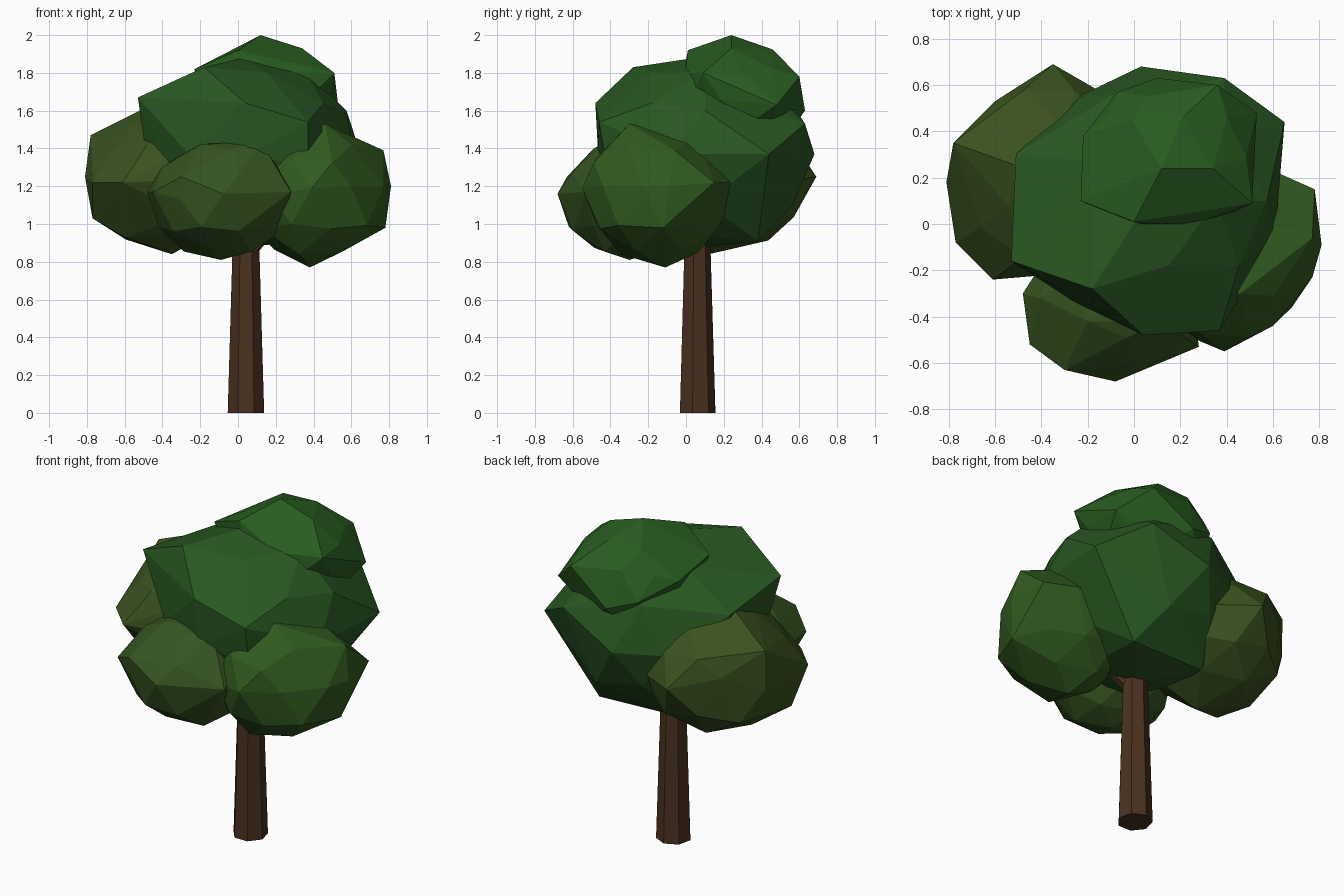
import bpy, bmesh, random
from mathutils import Vector

random.seed(4)


def material(name, rgb):
    m = bpy.data.materials.new(name)
    m.diffuse_color = (*rgb, 1)
    return m


def add_object(name, bm, mat):
    bmesh.ops.recalc_face_normals(bm, faces=bm.faces)
    me = bpy.data.meshes.new(name)
    bm.to_mesh(me)
    bm.free()
    me.materials.append(mat)
    ob = bpy.data.objects.new(name, me)
    bpy.context.collection.objects.link(ob)
    return ob


def tapered_limb(name, start, end, r1, r2, sides, mat):
    start, end = Vector(start), Vector(end)
    axis = end - start
    bm = bmesh.new()
    bmesh.ops.create_cone(bm, cap_ends=True, segments=sides, radius1=r1,
                          radius2=r2, depth=axis.length)
    ob = add_object(name, bm, mat)
    ob.rotation_mode = 'QUATERNION'
    ob.rotation_quaternion = Vector((0, 0, 1)).rotation_difference(axis)
    ob.location = (start + end) / 2


def leaf_clump(name, centre, size, rgb, pulls):
    """Convex faceted ball whose nearest corners are pulled to the given points."""
    centre, size = Vector(centre), Vector(size)
    ball = bmesh.new()
    bmesh.ops.create_icosphere(ball, subdivisions=2, radius=1)
    points = [v.co.copy() for v in ball.verts]
    ball.free()
    pulled = []
    for p in pulls:
        q = Vector([(p[i] - centre[i]) / size[i] for i in range(3)])
        near = max(points, key=lambda c: c.normalized().dot(q.normalized()))
        points.remove(near)
        pulled.append(q)
    points = [c * random.uniform(0.91, 0.99) for c in points] + pulled
    bm = bmesh.new()
    for c in points:
        bm.verts.new(centre + c * size)
    bmesh.ops.convex_hull(bm, input=bm.verts)
    inner = [v for v in bm.verts if not v.link_faces]
    bmesh.ops.delete(bm, geom=inner, context='VERTS')
    add_object(name, bm, material(name + "_green", rgb))


# Trunk and hidden boughs
bark = material("bark", (0.068, 0.031, 0.014))
tapered_limb("trunk", (0.042, 0.057, 0), (0.042, 0.057, 1.1), 0.099, 0.066, 7, bark)
for i, tip in enumerate([(0.32, -0.08, 1.12), (-0.25, 0.15, 1.2)]):
    tapered_limb(f"bough_{i}", (0.045, 0.05, 0.84), tip, 0.04, 0.025, 5, bark)

# Central foliage
leaf_clump("foliage_core", (0.06, 0.1, 1.37), (0.59, 0.58, 0.53), (0.022, 0.095, 0.016), [
    (-0.18, -0.28, 1.83), (-0.53, -0.16, 1.67), (0.04, -0.48, 1.64),
    (0.37, -0.46, 1.54), (0.37, -0.42, 1.30), (-0.51, 0.30, 1.60),
    (0.03, 0.68, 1.37), (0.65, 0.44, 1.37), (0.39, 0.63, 1.53),
    (0.03, 0.05, 1.88), (0.32, 0.38, 0.91), (-0.18, 0.36, 0.92)])

# Crown
leaf_clump("foliage_crown", (0.15, 0.29, 1.66), (0.38, 0.35, 0.32), (0.022, 0.108, 0.015), [
    (0.12, 0.24, 2.0), (-0.01, 0.45, 1.92), (0.34, 0.24, 1.93),
    (0.36, 0.60, 1.78), (0.51, 0.09, 1.80), (0.53, 0.48, 1.63),
    (-0.23, 0.10, 1.82), (0.0, 0.01, 1.92), (-0.22, 0.38, 1.76),
    (0.10, 0.63, 1.60)])

# Left clump
leaf_clump("foliage_left", (-0.37, 0.21, 1.23), (0.44, 0.46, 0.38), (0.042, 0.085, 0.014), [
    (-0.78, 0.35, 1.47), (-0.81, 0.18, 1.25), (-0.77, -0.08, 1.22),
    (-0.77, 0.08, 1.03), (-0.60, 0.00, 0.93), (-0.35, 0.69, 1.25),
    (-0.60, 0.53, 1.32), (-0.48, 0.58, 1.08), (-0.61, -0.24, 1.22),
    (-0.35, 0.12, 0.84), (-0.50, 0.25, 1.61)])

# Right clump
leaf_clump("foliage_right", (0.39, -0.14, 1.16), (0.41, 0.42, 0.38), (0.031, 0.105, 0.014), [
    (0.81, -0.09, 1.20), (0.78, 0.15, 1.22), (0.77, -0.06, 1.39),
    (0.78, -0.12, 0.98), (0.77, -0.23, 1.20), (0.60, -0.44, 1.20),
    (0.39, -0.55, 1.19), (0.38, -0.11, 0.77), (0.60, -0.31, 1.42),
    (0.46, -0.30, 1.53), (0.60, 0.23, 1.22)])

# Front clump
leaf_clump("foliage_front", (-0.09, -0.32, 1.13), (0.38, 0.36, 0.33), (0.036, 0.09, 0.015), [
    (-0.08, -0.68, 1.16), (-0.30, -0.63, 1.25), (-0.45, -0.52, 1.17),
    (-0.48, -0.30, 1.17), (0.28, -0.53, 1.17), (0.12, -0.42, 1.44),
    (-0.20, -0.42, 1.42), (-0.09, -0.30, 0.81)])
